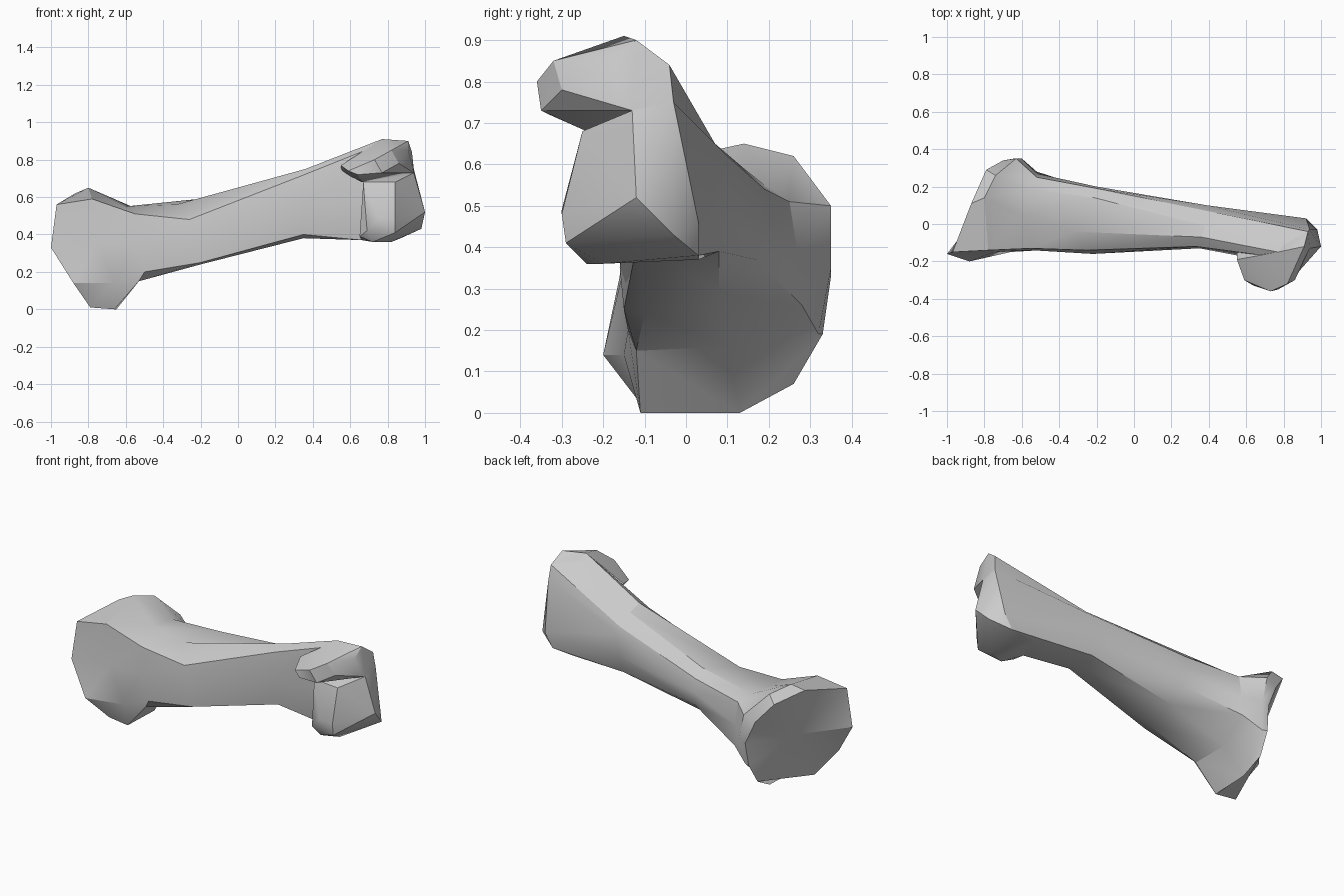
import bpy
import bmesh
import math
from mathutils import Vector

default_cube = bpy.data.objects.get("Cube")
if default_cube:
    bpy.data.objects.remove(default_cube, do_unlink=True)

# One plain grey for the whole bone
bone_grey = bpy.data.materials.new("bone_grey")
bone_grey.use_nodes = True
colour = (0.6, 0.6, 0.6, 1)
bone_grey.diffuse_color = colour
bone_grey.node_tree.nodes["Principled BSDF"].inputs["Base Color"].default_value = colour


def to_vectors(points):
    """Points are written in hundredths of a unit."""
    return [Vector(point) / 100 for point in points]


def finish(bm, name):
    """Turn a bmesh into a shaded object with the bone material."""
    bmesh.ops.recalc_face_normals(bm, faces=bm.faces)
    mesh = bpy.data.meshes.new(name)
    bm.to_mesh(mesh)
    bm.free()
    mesh.materials.append(bone_grey)
    part = bpy.data.objects.new(name, mesh)
    bpy.context.collection.objects.link(part)
    bpy.ops.object.select_all(action="DESELECT")
    part.select_set(True)
    bpy.context.view_layer.objects.active = part
    bpy.ops.object.shade_smooth_by_angle(angle=math.radians(30))
    return part


def loft(name, sections):
    """Skin matching cross-sections and close both ends with a fan."""
    bm = bmesh.new()
    rings = [[bm.verts.new(p) for p in to_vectors(s)] for s in sections]
    count = len(rings[0])
    for ring, following in zip(rings, rings[1:]):
        for i in range(count):
            j = (i + 1) % count
            bm.faces.new((ring[i], ring[j], following[j], following[i]))
    for ring in (rings[0], rings[-1]):
        middle = bm.verts.new(sum((v.co for v in ring), Vector()) / count)
        for i in range(count):
            bm.faces.new((ring[i], ring[(i + 1) % count], middle))
    return finish(bm, name)


def hull(name, points):
    """Faceted knob wrapped around a few corner points."""
    bm = bmesh.new()
    for p in to_vectors(points):
        bm.verts.new(p)
    result = bmesh.ops.convex_hull(bm, input=bm.verts)
    loose = [g for g in result["geom_interior"] if isinstance(g, bmesh.types.BMVert)]
    bmesh.ops.delete(bm, geom=loose, context="VERTS")
    return finish(bm, name)


# Cross-sections run from the front top edge over the back and underneath
joint_rim = [(-97, -15, 56), (-87, 11, 62), (-79, 29, 58), (-70, 34, 47), (-64, 35, 33),
             (-65, 33, 19), (-66, 26, 7), (-79, -10, 1), (-88, -20, 14), (-100, -16, 33)]
joint_shoulder = [(-78, -14, 59), (-80, 14, 65), (-74, 26, 62), (-63, 35, 50), (-60, 35, 35),
                  (-62, 32, 19), (-65, 13, 0), (-66, -11, 0), (-66, -15, 14), (-75, -15, 35)]
neck = [(-55, -13, 51), (-60, 5, 55), (-57, 19, 55), (-52, 25, 51), (-52, 27, 38),
        (-52, 28, 26), (-54, 10, 16), (-53, -12, 15), (-50, -14, 20), (-55, -14, 35)]
mid_shaft = [(-26, -14, 48), (-33, -4, 56), (-21, 14, 59), (-20, 19, 54), (-20, 20, 46),
             (-18, 17, 37), (-20, 8, 29), (-20, -10, 24), (-20, -15, 25), (-22, -16, 35)]
upper_shaft = [(33, -12, 71), (36, -7, 75), (38, -1, 71), (39, 7, 65), (39, 10, 62),
               (38, 10, 49), (36, 8, 39), (35, -5, 38), (35, -12, 40), (35, -13, 55)]
head_end = [(78, -18, 89), (77, -15, 91), (91, -12, 90), (93, -4, 84), (94, -3, 75),
            (92, 3, 46), (87, 3, 38), (73, 3, 37), (66, -13, 37), (72, -20, 60)]

loft("bone_shaft", [joint_rim, joint_shoulder, neck, mid_shaft, upper_shaft, head_end])

# Lower knuckle of the head
hull("lower_knuckle", [
    (65, -22, 39), (72, -24, 36), (82, -20, 36), (84, -29, 41), (69, -28, 42),
    (75, -30, 49), (84, -30, 48), (67, -23, 68), (84, -25, 68), (94, -13, 73),
    (100, -12, 52), (98, -3, 43), (94, -3, 75), (66, -13, 37), (68, -12, 73),
    (92, 3, 46), (87, 3, 38), (73, 3, 37)])

# Upper knuckle overhanging the front
hull("upper_knuckle", [
    (55, -19, 77), (59, -30, 74), (64, -33, 72), (73, -36, 80), (77, -35, 73),
    (86, -30, 78), (82, -32, 85), (91, -19, 85), (91, -12, 90), (77, -15, 91),
    (78, -19, 89), (94, -13, 73), (94, -3, 75), (93, -4, 84), (66, -24, 68), (55, -11, 74)])
